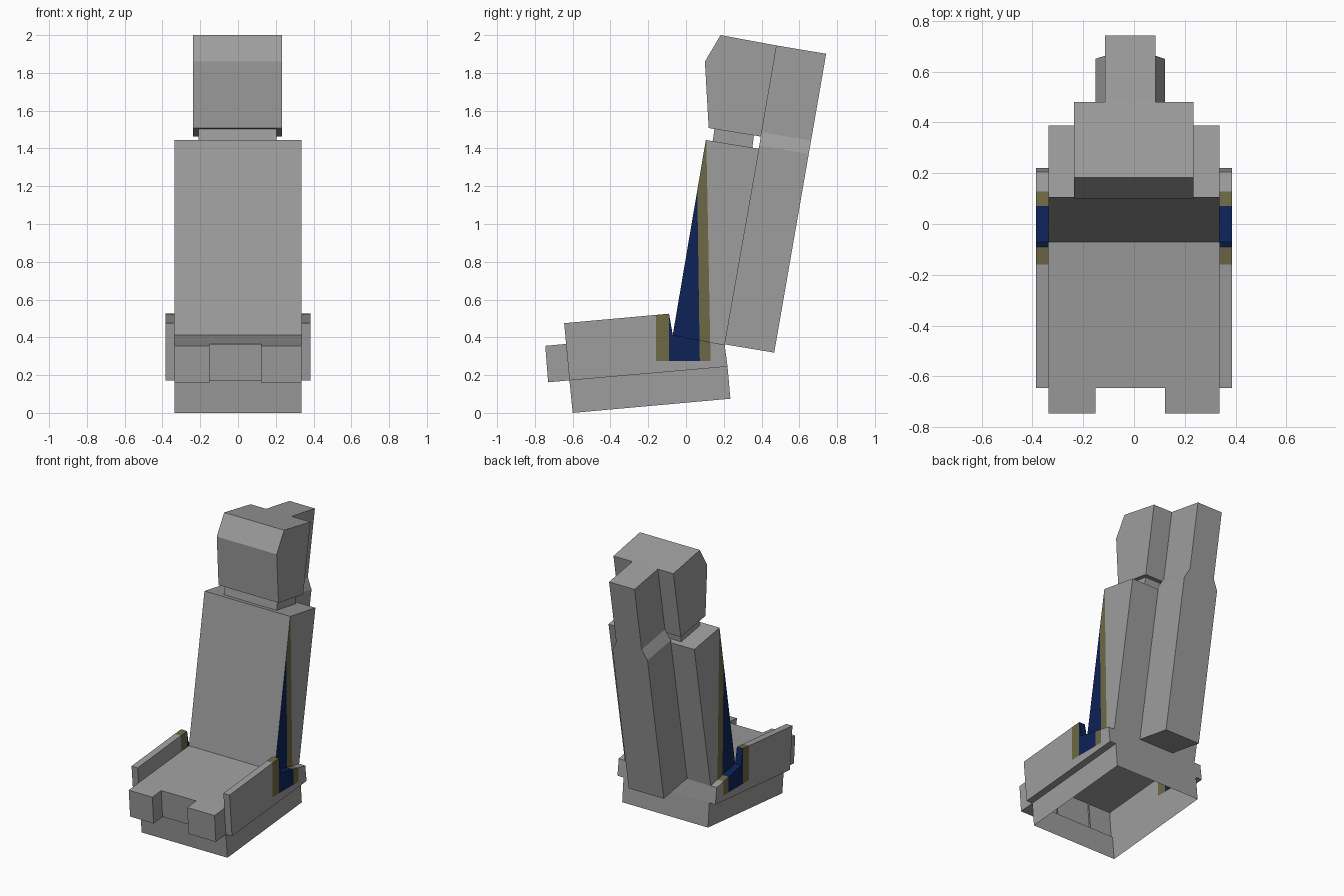
import bpy, bmesh
from mathutils import Vector

if "Cube" in bpy.data.objects:
    bpy.data.objects.remove(bpy.data.objects["Cube"])


def material(name, rgb):
    m = bpy.data.materials.new(name)
    m.diffuse_color = (*rgb, 1)
    m.use_nodes = True
    m.node_tree.nodes["Principled BSDF"].inputs["Base Color"].default_value = m.diffuse_color
    return m


MATS = [material("grey", (0.34, 0.34, 0.34)),
        material("navy_blue", (0.004, 0.016, 0.095)),
        material("olive", (0.155, 0.138, 0.06))]


def solid(name, points, offset, skip=(), caps=True):
    """Extrude a 3D outline by offset; skip leaves chosen side faces open."""
    bm = bmesh.new()
    a = [bm.verts.new(p) for p in points]
    b = [bm.verts.new(Vector(p) + Vector(offset)) for p in points]
    n = len(a)
    for i in range(n):
        if i not in skip:
            j = (i + 1) % n
            bm.faces.new((a[i], a[j], b[j], b[i]))
    if caps:
        bm.faces.new(a[::-1])
        bm.faces.new(b)
    bmesh.ops.recalc_face_normals(bm, faces=bm.faces[:])
    me = bpy.data.meshes.new(name)
    bm.to_mesh(me)
    bm.free()
    for m in MATS:
        me.materials.append(m)
    ob = bpy.data.objects.new(name, me)
    bpy.context.collection.objects.link(ob)
    return ob


def prism(name, profile, x0, x1, **kw):
    """Extrude a (y, z) side profile across x."""
    return solid(name, [(x0, y, z) for y, z in profile], (x1 - x0, 0, 0), **kw)


# Stripe borders, each a line in side view: (y, z) to (y, z)
LOW = 0.275
BORDERS = [((-0.16, 0), (-0.16, 1)), ((-0.09, 0), (-0.09, 1)),
           ((0.073, 0.28), (0.060, 1.16)), ((0.130, 0.28), (0.108, 1.42))]


def border_y(line, z):
    (y0, z0), (y1, z1) = line
    return y0 + (y1 - y0) * (z - z0) / (z1 - z0)


def paint_stripes(ob, sides_only):
    """Cut the part along the stripe borders and colour the pieces."""
    bm = bmesh.new()
    bm.from_mesh(ob.data)
    cuts = [((0, 0, LOW), (0, 0, 1))]
    cuts += [((0, p[0], p[1]), (0, q[1] - p[1], p[0] - q[0])) for p, q in BORDERS]
    for co, no in cuts:
        bmesh.ops.bisect_plane(bm, geom=bm.verts[:] + bm.edges[:] + bm.faces[:],
                               plane_co=co, plane_no=no)
    for f in bm.faces:
        c = f.calc_center_median()
        if c.z < LOW + 0.001 or (sides_only and abs(f.normal.x) < 0.5):
            continue
        passed = sum(c.y > border_y(line, c.z) for line in BORDERS)
        f.material_index = (0, 2, 1, 2, 0)[passed]
    bm.to_mesh(ob.data)
    bm.free()


W = 0.337

# Hollow base, open at top and bottom
prism("base", [(-0.60, 0), (0.235, 0.075), (0.22, 0.245), (-0.617, 0.172)],
      -W, W, skip=(0, 2))

# Seat shell: front wall, top sheet and rear wall
prism("seat", [(-0.63, 0.172), (0.22, 0.245), (0.205, 0.36), (-0.07, 0.413), (-0.645, 0.364)],
      -W, W, skip=(0, 2), caps=False)

# Two blocks at the seat front
front_block = [(-0.73, 0.162), (-0.617, 0.172), (-0.635, 0.365), (-0.745, 0.355)]
prism("front_block_left", front_block, -W, -0.152, skip=(1,))
prism("front_block_right", front_block, 0.122, W, skip=(1,))

# Side panels with painted stripes
panel = [(-0.645, 0.475), (-0.09, 0.525), (-0.07, 0.413), (0.205, 0.36),
         (0.22, 0.245), (-0.617, 0.172)]
for side, s in (("left", -1), ("right", 1)):
    ob = prism("side_panel_" + side, panel, s * W, s * 0.385)
    paint_stripes(ob, False)

# Backrest with stripes on its sides
back = prism("backrest", [(-0.07, 0.413), (0.205, 0.36), (0.388, 1.398), (0.105, 1.445)],
             -W, W)
paint_stripes(back, True)

# Neck and headrest
prism("neck", [(0.14, 1.43), (0.35, 1.395), (0.36, 1.475), (0.152, 1.51)], -0.208, 0.205)
prism("headrest", [(0.12, 1.508), (0.397, 1.463), (0.48, 1.945), (0.183, 2.0), (0.10, 1.86)],
      -0.237, 0.234)

# Rear rail: wide below, narrow above, leaning with the backrest
low, high = Vector((0, 0.205, 0.363)), Vector((0, 0.48, 1.945))
right = [(0.1375, 0), (0.1375, 0.665), (0.10, 0.71), (0.10, 1)]
outline = right + [(-x, t) for x, t in reversed(right)]
solid("rear_rail", [low.lerp(high, t) + Vector((x - 0.015, 0, 0)) for x, t in outline],
      (0, 0.262, -0.044))
